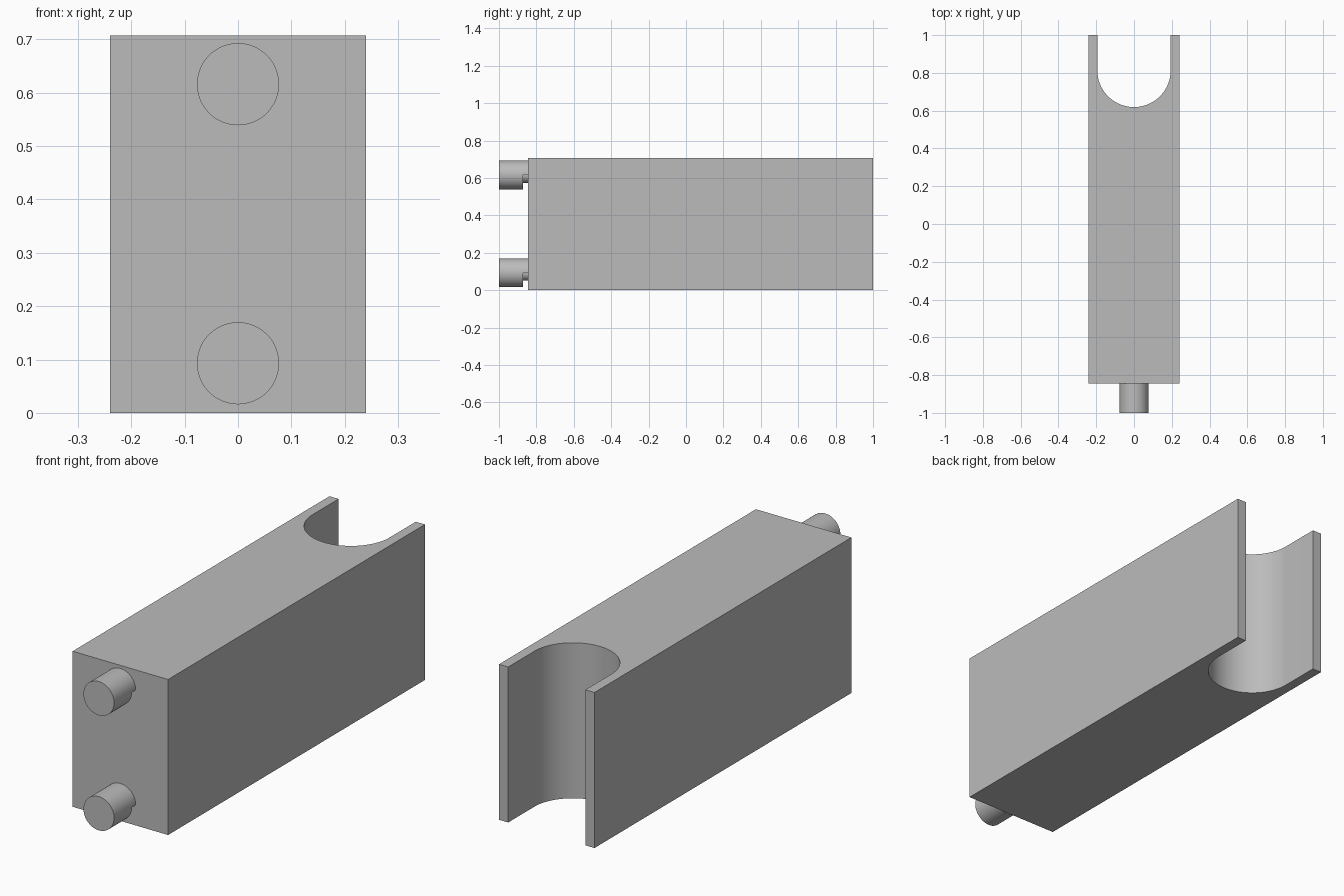
import bpy, bmesh
from math import sin, cos, pi, radians
from mathutils import Vector

if "Cube" in bpy.data.objects:
    bpy.data.objects.remove(bpy.data.objects["Cube"])

grey = bpy.data.materials.new("plain grey")
grey.diffuse_color = (0.5, 0.5, 0.5, 1)
grey.use_nodes = True
grey.node_tree.nodes["Principled BSDF"].inputs["Base Color"].default_value = grey.diffuse_color


def prism(name, outline, to_3d, start, end):
    """Extrude a closed 2D outline from start to end."""
    bm = bmesh.new()
    face = bm.faces.new([bm.verts.new(to_3d(u, v, start)) for u, v in outline])
    new = bmesh.ops.extrude_face_region(bm, geom=[face])["geom"]
    shift = Vector(to_3d(0, 0, end)) - Vector(to_3d(0, 0, start))
    bmesh.ops.translate(bm, vec=shift,
                        verts=[g for g in new if isinstance(g, bmesh.types.BMVert)])
    bmesh.ops.recalc_face_normals(bm, faces=bm.faces)
    mesh = bpy.data.meshes.new(name)
    bm.to_mesh(mesh)
    bm.free()
    mesh.materials.append(grey)
    obj = bpy.data.objects.new(name, mesh)
    bpy.context.collection.objects.link(obj)
    bpy.ops.object.select_all(action='DESELECT')
    obj.select_set(True)
    bpy.context.view_layer.objects.active = obj
    bpy.ops.object.shade_smooth_by_angle(angle=radians(30))
    return obj


def arc(cx, cy, r, a0, a1, n):
    return [(cx + r * cos(a0 + (a1 - a0) * i / n),
             cy + r * sin(a0 + (a1 - a0) * i / n)) for i in range(n + 1)]


def upright(u, v, w):
    return (u, v, w)


def lengthwise(u, v, w):
    return (u, w, v)


# Block with a round-bottomed slot open to the back
W, FRONT, BACK, HEIGHT = 0.24, -0.845, 1.0, 0.707
SLOT_R, SLOT_Y = 0.194, 0.813
slot = [(SLOT_R, BACK)] + arc(0, SLOT_Y, SLOT_R, 0, -pi, 48) + [(-SLOT_R, BACK)]
prism("slotted_block",
      [(-W, BACK), (-W, FRONT), (W, FRONT), (W, BACK)] + slot,
      upright, 0, HEIGHT)

# Two pins on the front, each undercut on its lower half
R, NECK_R, STEP = 0.077, 0.042, -0.872
for label, z in (("lower", 0.093), ("upper", 0.616)):
    prism(label + "_pin_head", arc(0, z, R, 0, 2 * pi, 48)[:-1],
          lengthwise, -1.0, STEP)
    # Neck: full-size upper half, narrow lower half
    neck = arc(0, z, R, 0, pi, 24) + arc(0, z, NECK_R, pi, 2 * pi, 24)
    prism(label + "_pin_neck", neck, lengthwise, STEP, FRONT)
